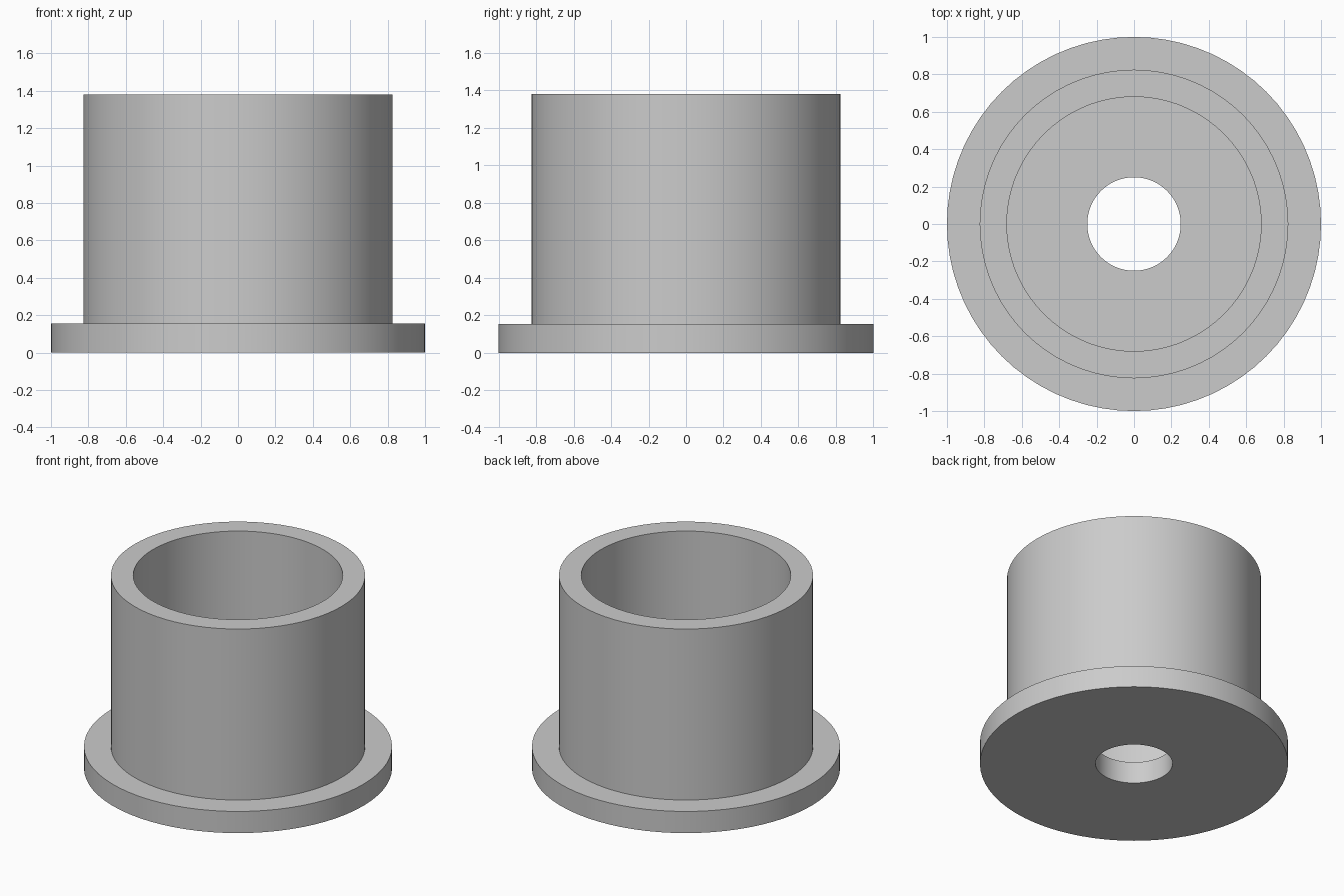
import bpy
import bmesh
import math

cube = bpy.data.objects.get("Cube")
if cube:
    bpy.data.objects.remove(cube, do_unlink=True)

SEGMENTS = 72

grey = bpy.data.materials.new("plain grey")
grey.use_nodes = True
colour = (0.6, 0.6, 0.6, 1)
grey.diffuse_color = colour
grey.node_tree.nodes["Principled BSDF"].inputs["Base Color"].default_value = colour

# Closed half section of the flanged cup: (radius, height)
FLANGE_R, WALL_R, BORE_R, HOLE_R = 1.0, 0.825, 0.68, 0.25
FLOOR, TOP = 0.155, 1.38
profile = [(HOLE_R, 0), (FLANGE_R, 0), (FLANGE_R, FLOOR), (WALL_R, FLOOR),
           (WALL_R, TOP), (BORE_R, TOP), (BORE_R, FLOOR), (HOLE_R, FLOOR)]

# Spin the section around the vertical axis
bm = bmesh.new()
verts = [bm.verts.new((r, 0, z)) for r, z in profile]
edges = [bm.edges.new((v, verts[(i + 1) % len(verts)])) for i, v in enumerate(verts)]
bmesh.ops.spin(bm, geom=verts + edges, cent=(0, 0, 0), axis=(0, 0, 1),
               angle=math.tau, steps=SEGMENTS, use_merge=True)
bmesh.ops.remove_doubles(bm, verts=bm.verts, dist=0.0001)
bmesh.ops.recalc_face_normals(bm, faces=bm.faces)

mesh = bpy.data.meshes.new("flanged_bushing")
bm.to_mesh(mesh)
bm.free()
mesh.materials.append(grey)
bushing = bpy.data.objects.new("flanged_bushing", mesh)
bpy.context.collection.objects.link(bushing)

# Smooth round walls, crisp rims
bpy.ops.object.select_all(action='DESELECT')
bushing.select_set(True)
bpy.context.view_layer.objects.active = bushing
bpy.ops.object.shade_smooth_by_angle(angle=math.radians(30))
